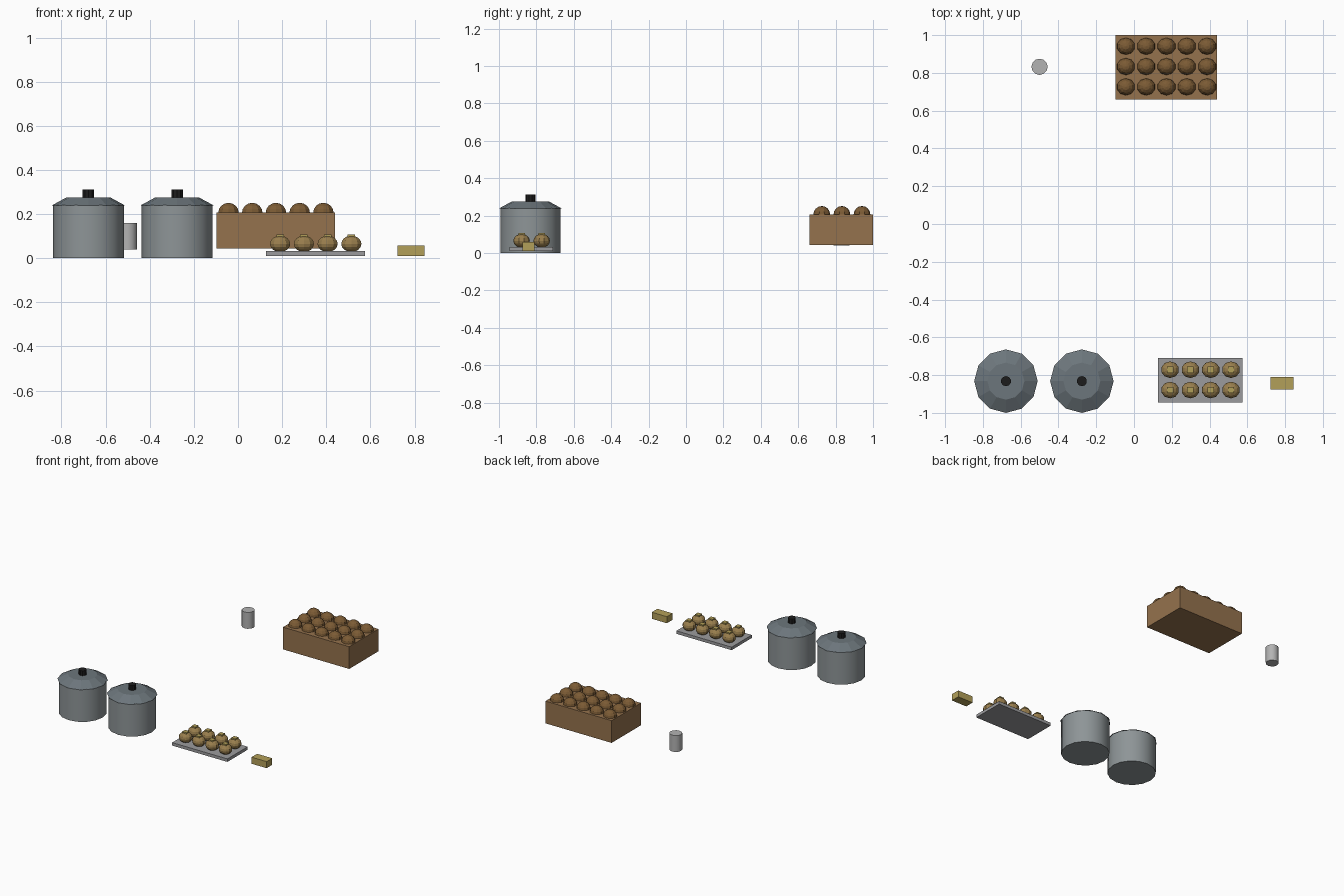
import bpy, math
from mathutils import Matrix, Vector
import bmesh

if "Cube" in bpy.data.objects:
    bpy.data.objects.remove(bpy.data.objects["Cube"])


def mat(name, r, g, b):
    m = bpy.data.materials.new(name)
    m.diffuse_color = (r, g, b, 1)
    m.use_nodes = True
    m.node_tree.nodes["Principled BSDF"].inputs["Base Color"].default_value = m.diffuse_color
    return m


STEEL = mat("steel", 0.27, 0.30, 0.31)
LID = mat("lid_steel", 0.15, 0.18, 0.20)
BLACK = mat("black", 0.012, 0.012, 0.012)
WOOD = mat("wood", 0.30, 0.17, 0.075)
CRUST = mat("crust", 0.20, 0.105, 0.035)
DOUGH = mat("dough", 0.32, 0.21, 0.075)
GOLD = mat("gold", 0.45, 0.35, 0.10)
TRAY = mat("tray_metal", 0.33, 0.33, 0.34)
TIN = mat("tin", 0.45, 0.45, 0.45)


def finish(name, bm, material, smooth=False):
    me = bpy.data.meshes.new(name)
    bm.to_mesh(me)
    bm.free()
    me.materials.append(material)
    ob = bpy.data.objects.new(name, me)
    bpy.context.collection.objects.link(ob)
    if smooth:
        bpy.context.view_layer.objects.active = ob
        ob.select_set(True)
        bpy.ops.object.shade_smooth_by_angle(angle=math.radians(35))
        ob.select_set(False)
    return ob


def box(name, lo, hi, material):
    lo, hi = Vector(lo), Vector(hi)
    bm = bmesh.new()
    bmesh.ops.create_cube(bm, size=1, matrix=Matrix.Translation((lo + hi) / 2)
                          @ Matrix.Diagonal((*(hi - lo), 1)))
    return finish(name, bm, material)


def cone(name, x, y, z0, z1, r0, r1, n, material, smooth=False):
    bm = bmesh.new()
    bmesh.ops.create_cone(bm, cap_ends=True, segments=n, radius1=r0, radius2=r1, depth=z1 - z0,
                          matrix=Matrix.Translation((x, y, (z0 + z1) / 2)))
    return finish(name, bm, material, smooth)


def ball(name, c, r, n, rings, material):
    bm = bmesh.new()
    bmesh.ops.create_uvsphere(bm, u_segments=n, v_segments=rings, radius=1,
                              matrix=Matrix.Translation(c) @ Matrix.Diagonal((*r, 1)))
    return finish(name, bm, material)


# Two stock pots: body, sloped lid, knob
for i, x in enumerate((-0.678, -0.276)):
    y = -0.832
    cone(f"pot_body_{i}", x, y, 0, 0.24, 0.161, 0.161, 16, STEEL, True)
    cone(f"pot_lid_{i}", x, y, 0.238, 0.276, 0.168, 0.098, 12, LID)
    cone(f"pot_knob_{i}", x, y, 0.274, 0.312, 0.027, 0.027, 10, BLACK)

# Tin can
cone("can", -0.5, 0.832, 0.04, 0.16, 0.043, 0.043, 12, TIN, True)

# Crate with a grid of rolls on top
box("crate", (-0.097, 0.66, 0.043), (0.44, 1.0, 0.206), WOOD)
for i in range(5):
    for j in range(3):
        ball(f"roll_{i}_{j}", (-0.043 + 0.1075 * i, 0.726 + 0.1075 * j, 0.205),
             (0.049, 0.045, 0.046), 10, 8, CRUST)

# Tray with topped dumplings
box("tray", (0.127, -0.944, 0.01), (0.575, -0.71, 0.032), TRAY)
for i in range(4):
    for j in range(2):
        x, y = 0.191 + 0.1075 * i, -0.879 + 0.1075 * j
        ball(f"dumpling_{i}_{j}", (x, y, 0.065), (0.048, 0.044, 0.037), 10, 8, DOUGH)
        box(f"dumpling_top_{i}_{j}", (x - 0.017, y - 0.017, 0.09), (x + 0.017, y + 0.017, 0.107), GOLD)

# Small block
box("butter_block", (0.722, -0.875, 0.01), (0.845, -0.81, 0.058), GOLD)
